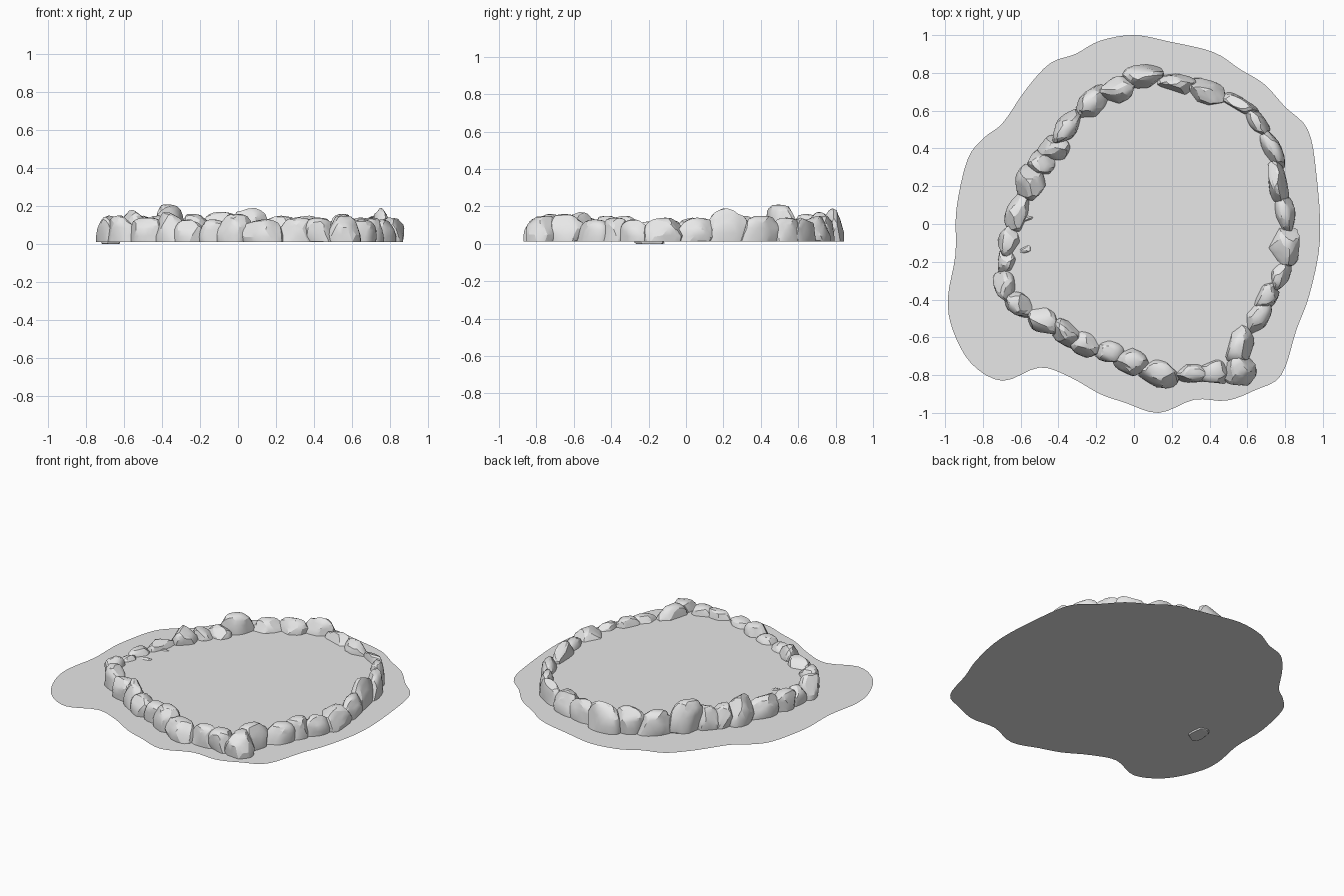
import bpy, bmesh, math, random
from mathutils import Vector

random.seed(7)
cube = bpy.data.objects.get("Cube")
if cube:
    bpy.data.objects.remove(cube, do_unlink=True)

GROUND_Z = 0.01
POOL_Z = 0.09

grey = bpy.data.materials.new("stone grey")
grey.use_nodes = True
grey.diffuse_color = (0.8, 0.8, 0.8, 1)
grey.node_tree.nodes["Principled BSDF"].inputs["Base Color"].default_value = (0.8, 0.8, 0.8, 1)


def add_object(name, bm):
    mesh = bpy.data.meshes.new(name)
    bm.to_mesh(mesh)
    bm.free()
    mesh.materials.append(grey)
    obj = bpy.data.objects.new(name, mesh)
    bpy.context.collection.objects.link(obj)
    return obj


def smooth_loop(points, steps):
    """Closed Catmull-Rom curve through the points."""
    pts = [Vector(p) for p in points]
    n = len(pts)
    out = []
    for i in range(n):
        a, b, c, d = (pts[(i + k - 1) % n] for k in range(4))
        for s in range(steps):
            t = s / steps
            out.append(0.5 * (2 * b + (c - a) * t + (2 * a - 5 * b + 4 * c - d) * t**2
                              + (3 * b - a - 3 * c + d) * t**3))
    return out


def add_sheet(name, outline, z):
    bm = bmesh.new()
    face = bm.faces.new([bm.verts.new((p.x, p.y, z)) for p in outline])
    face.normal_update()
    if face.normal.z < 0:
        face.normal_flip()
    bmesh.ops.triangulate(bm, faces=[face])
    return add_object(name, bm)


def add_stone(name, centre, tangent, length, width, height, base):
    """Boxy boulder with chiselled facets and a flat foot."""
    bm = bmesh.new()
    bmesh.ops.create_icosphere(bm, subdivisions=3, radius=1)
    for v in bm.verts:
        v.co = Vector([math.copysign(abs(c) ** 0.72, c) for c in v.co])
    for _ in range(13):
        n = Vector((random.uniform(-1, 1), random.uniform(-1, 1), random.uniform(-0.3, 0.9))).normalized()
        limit = random.uniform(0.8, 0.98)
        for v in bm.verts:
            over = v.co.dot(n) - limit
            if over > 0:
                v.co -= n * over
    # fit the boulder to its slot in the ring
    low = [min(v.co[k] for v in bm.verts) for k in range(3)]
    high = [max(v.co[k] for v in bm.verts) for k in range(3)]
    side = Vector((-tangent.y, tangent.x))
    lean = random.uniform(-0.18, 0.18)
    foot = -0.4 * height
    for v in bm.verts:
        u, w, t = ((v.co[k] - low[k]) / (high[k] - low[k]) for k in range(3))
        z = max(foot + t * (height - foot), base)
        flat = centre + tangent * ((u - 0.5) * length + lean * (z - height / 2)) + side * ((w - 0.5) * width)
        v.co = (flat.x, flat.y, z)
    bmesh.ops.remove_doubles(bm, verts=bm.verts, dist=0.0005)
    bmesh.ops.recalc_face_normals(bm, faces=bm.faces)
    return add_object(name, bm)


# Ground sheet with a wavy edge
ground_edge = [
    (0, 1), (.19, .965), (.42, .91), (.56, .82), (.69, .74), (.8, .62), (.92, .5),
    (.965, .27), (.985, -.08), (.93, -.37), (.86, -.56), (.78, -.8), (.64, -.88),
    (.49, -.935), (.32, -.93), (.13, -1), (-.05, -.945), (-.18, -.9), (-.34, -.81),
    (-.5, -.76), (-.695, -.83), (-.86, -.74), (-.96, -.56), (-.985, -.39),
    (-.945, -.16), (-.94, .08), (-.88, .345), (-.79, .46), (-.695, .535),
    (-.57, .715), (-.445, .85), (-.31, .9), (-.18, .97)]
add_sheet("ground", smooth_loop(ground_edge, 4), GROUND_Z)

# Ring of stones: x, y, width across the ring, height
ring = [
    (.79, -.12, .17, .14), (.77, -.27, .11, .13), (.7, -.38, .12, .14), (.65, -.49, .13, .13),
    (.56, -.64, .14, .16), (.56, -.78, .17, .15), (.43, -.78, .13, .14), (.31, -.785, .11, .14),
    (.13, -.79, .15, .13), (-.01, -.73, .14, .16), (-.13, -.675, .12, .13), (-.25, -.64, .13, .13),
    (-.35, -.58, .13, .17), (-.48, -.51, .14, .14), (-.61, -.425, .12, .15), (-.68, -.33, .12, .15),
    (-.67, -.2, .1, .12), (-.66, -.09, .12, .13), (-.61, .07, .13, .14), (-.55, .22, .17, .18),
    (-.49, .32, .14, .15), (-.42, .4, .15, .15), (-.36, .51, .12, .21), (-.22, .64, .14, .16),
    (-.085, .71, .14, .17), (.05, .78, .13, .19), (.23, .74, .11, .15), (.38, .7, .13, .15),
    (.56, .63, .08, .14), (.65, .54, .09, .14), (.73, .4, .1, .15), (.76, .22, .1, .19),
    (.8, .05, .11, .14)]
centres = [Vector(r[:2]) for r in ring]
stones = []
for i, (x, y, width, height) in enumerate(ring):
    before, here, after = centres[i - 1], centres[i], centres[(i + 1) % len(ring)]
    length = 0.66 * ((here - before).length + (after - here).length)
    # the two lowest stones sink through the ground
    base = 0 if height < 0.125 else GROUND_Z + 0.002
    stones.append(add_stone(f"ring_stone_{i + 1}", here, (after - before).normalized(),
                            length, width, height, base))

# Level surface inside the ring
add_sheet("pool_surface", centres, POOL_Z)

# Flat shards breaking the surface on the right side
for i, (x, y) in enumerate([(-.56, .04), (-.58, -.14)]):
    stones.append(add_stone(f"shard_{i + 1}", Vector((x, y)), Vector((.9, .3)).normalized(),
                            .14, .06, POOL_Z + .008, POOL_Z - .03))

bpy.ops.object.select_all(action='DESELECT')
for stone in stones:
    stone.select_set(True)
bpy.context.view_layer.objects.active = stones[0]
bpy.ops.object.shade_smooth_by_angle(angle=math.radians(22))
